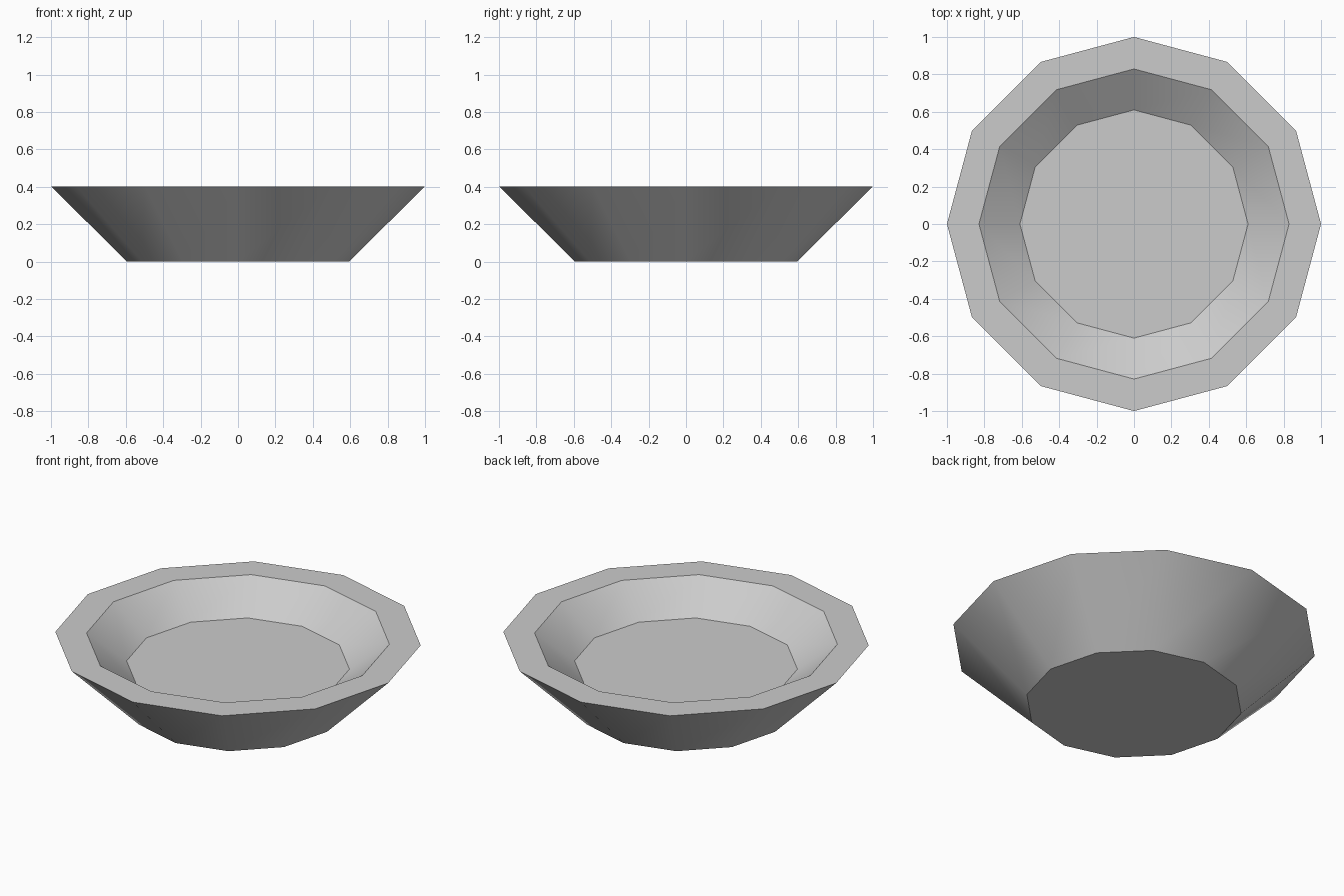
import bpy
import bmesh
from math import radians
from mathutils import Matrix

SIDES = 12

# Remove the default cube
cube = bpy.data.objects.get("Cube")
if cube:
    bpy.data.objects.remove(cube, do_unlink=True)

# Plain grey material
grey = bpy.data.materials.new("light_grey")
grey.use_nodes = True
colour = (0.6, 0.6, 0.6, 1.0)
grey.diffuse_color = colour
grey.node_tree.nodes["Principled BSDF"].inputs["Base Color"].default_value = colour

# Profile from the base, up the outer wall, over the rim, down to the inner floor
profile = [(0.593, 0.0), (1.0, 0.402), (0.829, 0.402), (0.61, 0.243)]

# Sweep the profile round the vertical axis and cap the base and the floor
bm = bmesh.new()
rings = []
for radius, height in profile:
    ring = bmesh.ops.create_circle(
        bm, segments=SIDES, radius=radius,
        matrix=Matrix.Translation((0, 0, height)))["verts"]
    rings.append(ring)
for low, high in zip(rings, rings[1:]):
    for i in range(SIDES):
        j = (i + 1) % SIDES
        bm.faces.new((low[i], low[j], high[j], high[i]))
bm.faces.new(rings[0])
bm.faces.new(rings[-1])
bmesh.ops.recalc_face_normals(bm, faces=bm.faces[:])

mesh = bpy.data.meshes.new("bowl")
bm.to_mesh(mesh)
bm.free()
mesh.materials.append(grey)
bowl = bpy.data.objects.new("bowl", mesh)
bpy.context.collection.objects.link(bowl)

# Smooth walls, crisp rim, floor and base edges
bpy.ops.object.select_all(action="DESELECT")
bowl.select_set(True)
bpy.context.view_layer.objects.active = bowl
bpy.ops.object.shade_smooth_by_angle(angle=radians(30))
